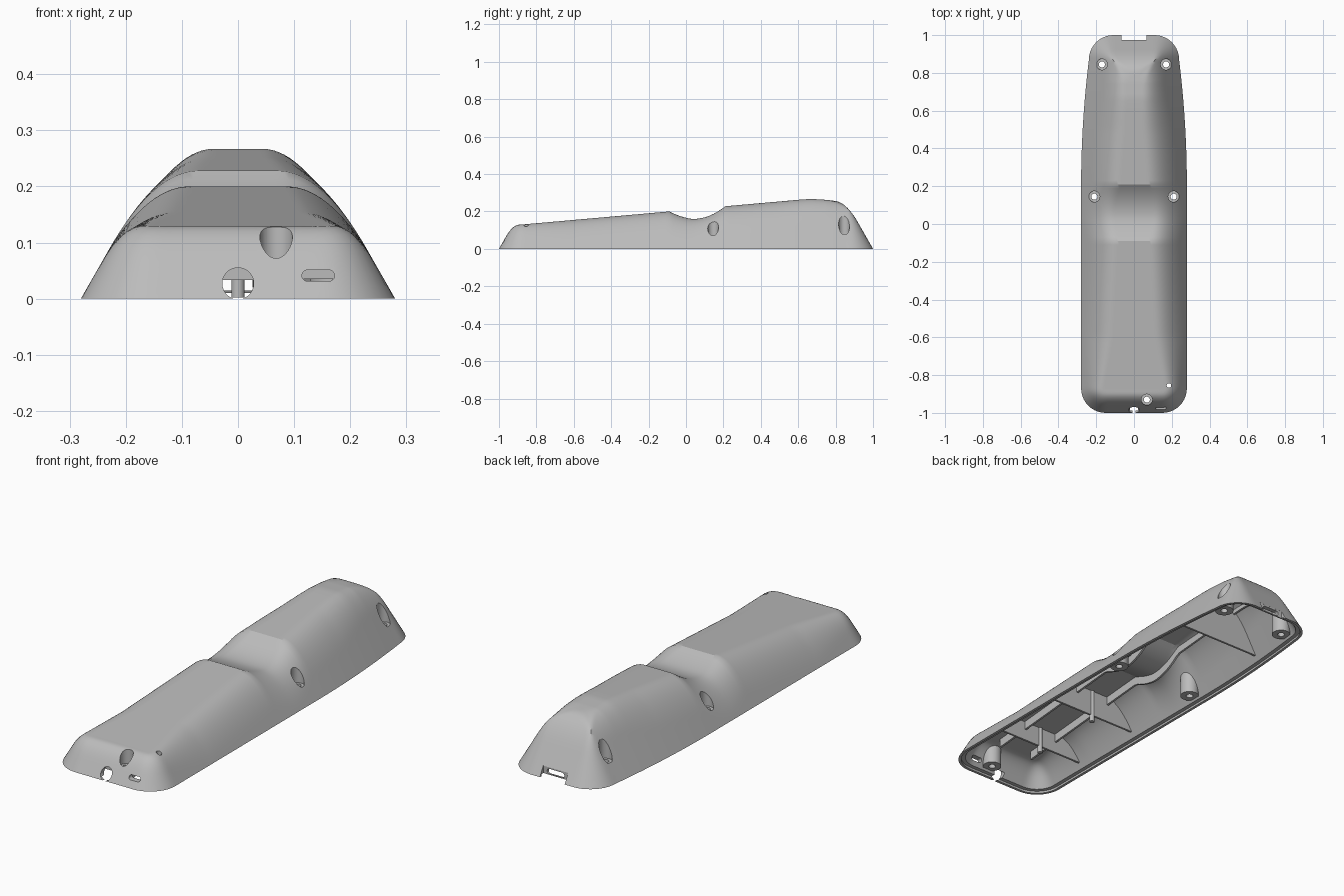
import bpy, bmesh, math

if "Cube" in bpy.data.objects:
    bpy.data.objects.remove(bpy.data.objects["Cube"], do_unlink=True)

grey = bpy.data.materials.new("light_grey_plastic")
grey.use_nodes = True
grey.diffuse_color = (0.5, 0.5, 0.5, 1)
grey.node_tree.nodes["Principled BSDF"].inputs["Base Color"].default_value = (0.5, 0.5, 0.5, 1)

CORNER, DRAFT = 0.13, 0.57
TOP = [(-1, .125), (-.88, .13), (-.09, .2), (.21, .228), (.62, .264), (.67, .267),
       (.75, .262), (.85, .25), (.92, .24), (1, .2)]


def lerp(a, b, f):
    return a + (b - a) * f


def roof(y):
    """Height of the top along the length, with the finger dip."""
    if -.09 < y < .04:
        return .16 + .04 * ((.04 - y) / .13) ** 1.6
    if .04 <= y < .21:
        return .16 + .068 * ((y - .04) / .17) ** 2
    for (y0, z0), (y1, z1) in zip(TOP, TOP[1:]):
        if y <= y1:
            return lerp(z0, z1, (y - y0) / (y1 - y0))
    return TOP[-1][1]


def half_width(y):
    return .28 - .045 * max(0, (min(y, 1 - CORNER) - .2) / .7) ** 2


def smooth_min(a, b, k):
    f = max(k - abs(a - b), 0) / k
    return min(a, b) - f * f * k / 4


def inset_depth(x, y, wall):
    """Distance inwards from the rounded outline."""
    r = CORNER - wall
    qx = abs(x) - (half_width(y) - wall - r)
    qy = abs(y) - (1 - wall - r)
    if qx < 0 and qy < 0:
        k = max(min(-qx, -qy, .15), 1e-6)
        return r + smooth_min(-qx, -qy, k)
    return r - math.hypot(max(qx, 0), max(qy, 0))


def surface(x, y, wall, skin):
    if y < -.6:
        k = lerp(.06, .14, max(0, min(1, (y + .9) / .3)))
    else:
        k = lerp(.14, .1, max(0, min(1, (y - .5) / .25)))
    side = max(inset_depth(x, y, wall), 0) / DRAFT
    return max(0, smooth_min(side, roof(y) - skin, k))


def outline(wall):
    """Closed plan outline, counter-clockwise, mirrored in x."""
    r, end = CORNER - wall, 1 - CORNER
    n = round(end * 100)
    right = [(half_width(y) - wall, y) for y in [(i * 2 - n) / 100 for i in range(n + 1)]]
    for i in range(1, 11):
        a = i * math.pi / 20
        right.append((half_width(1) - CORNER + r * math.cos(a), end + r * math.sin(a)))
        right.insert(0, (half_width(-1) - CORNER + r * math.cos(a), -end - r * math.sin(a)))
    for sign, at_end in ((1, True), (-1, False)):
        x0 = half_width(sign) - CORNER
        for f in (.75, .5, .25, 0):
            p = (x0 * f, sign * (1 - wall))
            right.append(p) if at_end else right.insert(0, p)
    return right + [(-x, y) for x, y in reversed(right[1:-1])]


def loft(bm, rings, cap_end=True):
    vs = [[bm.verts.new(p) for p in ring] for ring in rings]
    n = len(vs[0])
    for a, b in zip(vs, vs[1:]):
        for i in range(n):
            j = (i + 1) % n
            bm.faces.new((a[i], a[j], b[j], b[i]))
    bm.faces.new(vs[0][::-1])
    if cap_end:
        bm.faces.new(vs[-1])


def make(name, bm):
    bmesh.ops.remove_doubles(bm, verts=bm.verts, dist=1e-5)
    bmesh.ops.recalc_face_normals(bm, faces=bm.faces)
    me = bpy.data.meshes.new(name)
    bm.to_mesh(me)
    bm.free()
    ob = bpy.data.objects.new(name, me)
    bpy.context.collection.objects.link(ob)
    me.materials.append(grey)
    return ob


def body(name, wall=0, skin=0, skirt=0):
    """Domed solid whose rings run from the outline in to a central spine."""
    pts, bm, steps = outline(wall), bmesh.new(), 28
    rings = [[(x, y, -skirt) for x, y in pts]] if skirt else []
    for s in range(steps + 1):
        u, ring = s / steps, []
        for x, y in pts:
            px, py = x * (1 - u), lerp(y, max(-.71, min(.71, y)), u)
            ring.append((px, py, surface(px, py, wall, skin)))
        rings.append(ring)
    loft(bm, rings, cap_end=False)
    return make(name, bm)


def turned(bm, x, y, steps, n=32):
    """Vertical turned shape from (radius, z) steps."""
    loft(bm, [[(x + r * math.cos(i * math.tau / n), y + r * math.sin(i * math.tau / n), z)
               for i in range(n)] for r, z in steps])


def slot(bm, x, z, half, r, y0, y1, n=32):
    """Round-ended slot running along y; a plain round hole when half = r."""
    ring = []
    for i in range(n):
        a = (i + .5) * math.tau / n
        ring.append((x + math.copysign(half - r, math.cos(a)) + r * math.cos(a), z + r * math.sin(a)))
    loft(bm, [[(px, y, pz) for px, pz in ring] for y in (y0, y1)])


def box(bm, x0, x1, y0, y1, z0, z1):
    loft(bm, [[(x0, y0, z), (x1, y0, z), (x1, y1, z), (x0, y1, z)] for z in (z0, z1)])


def boolean(ob, other, operation):
    mod = ob.modifiers.new("cut", 'BOOLEAN')
    mod.operation, mod.object, mod.solver = operation, other, 'EXACT'
    graph = bpy.context.evaluated_depsgraph_get()
    me = bpy.data.meshes.new_from_object(ob.evaluated_get(graph))
    ob.modifiers.clear()
    ob.data = me


# Outer form and the hollow inside it
shell = body("remote_shell")
hollow = body("hollow_cutter", wall=.026, skin=.02, skirt=.02)

# Screw bosses stay solid inside the hollow
screws = [(.21, .145, .07), (-.21, .145, .07), (.17, .845, .08), (-.17, .845, .08), (.068, -.93, .06)]
bm = bmesh.new()
for x, y, floor in screws:
    turned(bm, x, y, [(.042, .02), (.042, .3)])
bosses = make("boss_cutter", bm)
boolean(hollow, bosses, 'DIFFERENCE')
boolean(shell, hollow, 'DIFFERENCE')

# Stepped lip around the rim
bm = bmesh.new()
loft(bm, [[(x, y, z) for x, y in outline(.013)] for z in (-.02, .01)])
lip = make("lip_cutter", bm)
boolean(shell, lip, 'DIFFERENCE')

# Screw recesses, cable hole, side slot, light hole and rear window
bm = bmesh.new()
for x, y, floor in screws:
    turned(bm, x, y, [(.016, -.05), (.016, floor), (.029, floor), (.029, .35)])
turned(bm, .185, -.855, [(.012, .03), (.012, .3)])
slot(bm, 0, .027, .028, .028, -1.05, -.955)
slot(bm, .143, .041, .029, .01, -1.05, -.9)
slot(bm, 0, .026, .045, .012, .85, .976)
openings = make("opening_cutter", bm)
boolean(shell, openings, 'DIFFERENCE')
bm = bmesh.new()
box(bm, -.065, .065, .974, 1.05, -.02, .045)
notch = make("notch_cutter", bm)
boolean(shell, notch, 'DIFFERENCE')

# Stiffening ribs across and along the inside
bm = bmesh.new()
for y in (-.67, -.3, .6):
    box(bm, -.3, .3, y - .005, y + .005, .035, .3)
cross_ribs = make("cross_ribs", bm)

bm = bmesh.new()
for x in (-.09, .09):
    rings = []
    for i in range(-42, 39):
        y = i / 50
        low = roof(y) - .06
        rings.append([(x - .005, y, low), (x + .005, y, low), (x + .005, y, .3), (x - .005, y, .3)])
    loft(bm, rings)
long_ribs = make("long_ribs", bm)

# Support posts
bm = bmesh.new()
for y in (-.67, -.3):
    turned(bm, 0, y, [(.012, .002), (.012, .3)], 16)
posts = make("support_posts", bm)

for part in (cross_ribs, long_ribs, posts):
    boolean(part, hollow, 'INTERSECT')

for helper in (hollow, bosses, lip, openings, notch):
    bpy.data.objects.remove(helper, do_unlink=True)

# Smooth shading with crisp edges
bpy.ops.object.select_all(action='DESELECT')
for ob in (shell, cross_ribs, long_ribs, posts):
    ob.select_set(True)
bpy.context.view_layer.objects.active = shell
bpy.ops.object.shade_smooth_by_angle(angle=math.radians(30))
